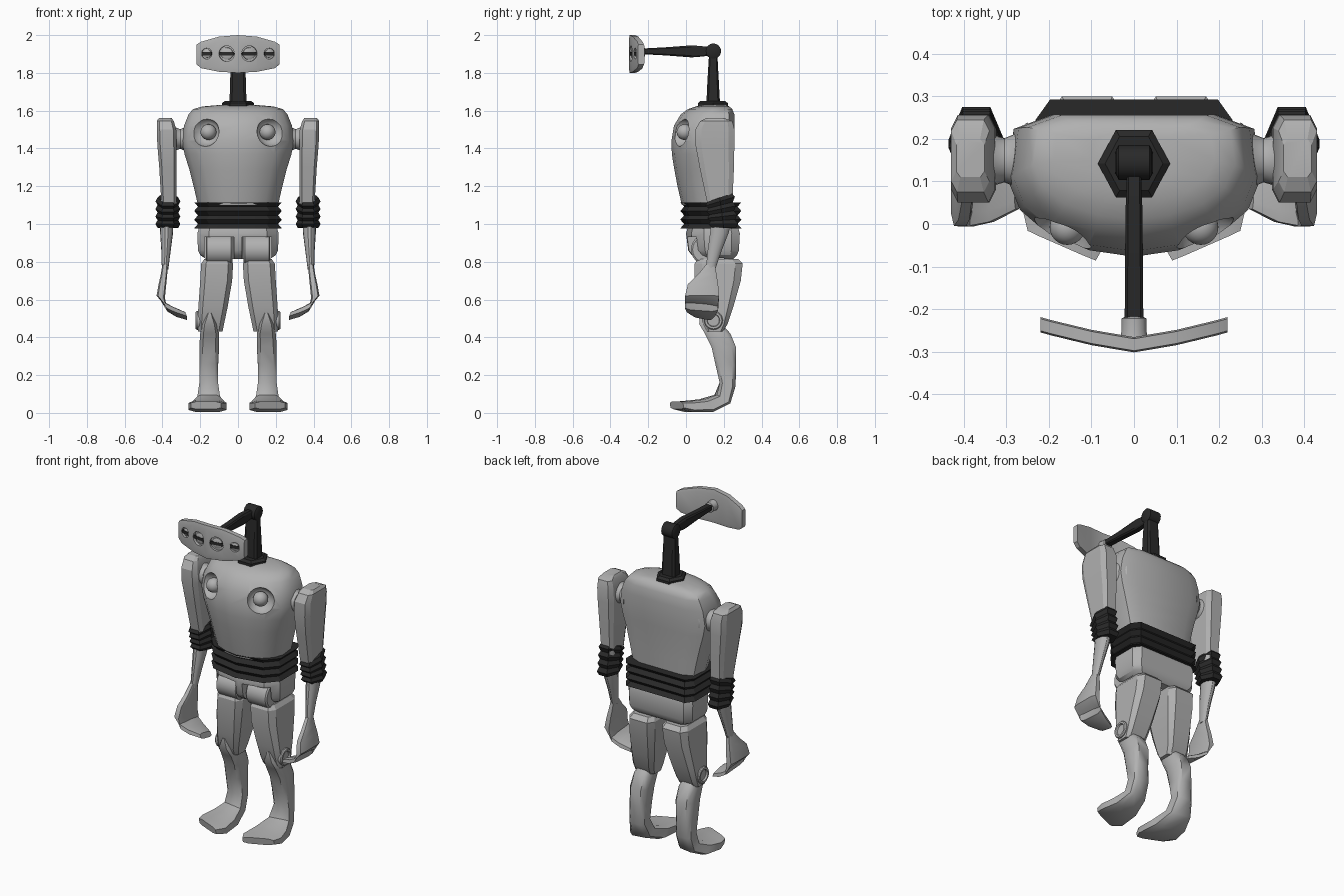
import bpy, bmesh, math
from mathutils import Vector as V

if "Cube" in bpy.data.objects:
    bpy.data.objects.remove(bpy.data.objects["Cube"])


def material(name, v):
    m = bpy.data.materials.new(name)
    m.diffuse_color = (v, v, v, 1)
    m.use_nodes = True
    m.node_tree.nodes["Principled BSDF"].inputs["Base Color"].default_value = m.diffuse_color
    return m


GREY = material("light grey metal", 0.44)
DARK = material("dark rubber", 0.022)


def smooth(me, angle):
    me.shade_smooth()
    me.set_sharp_from_angle(angle=math.radians(angle))


def loft(name, rings, mat=GREY, angle=32, side=1):
    """Skin a list of equal-length rings and cap both ends; side=-1 mirrors in x."""
    bm = bmesh.new()
    vs = [[bm.verts.new((p[0] * side, p[1], p[2])) for p in r] for r in rings]
    n = len(vs[0])
    for a, b in zip(vs, vs[1:]):
        for i in range(n):
            j = (i + 1) % n
            bm.faces.new((a[i], a[j], b[j], b[i]))
    bm.faces.new(vs[0])
    bm.faces.new(vs[-1])
    bmesh.ops.recalc_face_normals(bm, faces=bm.faces)
    me = bpy.data.meshes.new(name)
    bm.to_mesh(me)
    bm.free()
    me.materials.append(mat)
    smooth(me, angle)
    ob = bpy.data.objects.new(name, me)
    bpy.context.collection.objects.link(ob)
    return ob


def sec(c, u, v, ch=0.3):
    """Chamfered rectangle around c with half-axes u and v."""
    c, u, v = V(c), V(u), V(v)
    k = 1 - ch
    pts = [(k, -1), (1, -k), (1, k), (k, 1), (-k, 1), (-1, k), (-1, -k), (-k, -1)]
    return [c + u * a + v * b for a, b in pts]


def box(z, x0, x1, y0, y1, ch=0.3):
    return sec(((x0 + x1) / 2, (y0 + y1) / 2, z), ((x1 - x0) / 2, 0, 0), (0, (y1 - y0) / 2, 0), ch)


def oval(c, u, v, n):
    c, u, v = V(c), V(u), V(v)
    return [c + u * math.cos(2 * math.pi * i / n) + v * math.sin(2 * math.pi * i / n) for i in range(n)]


def lathe(name, origin, axis, profile, mat=GREY, n=24, side=1):
    o, a = V(origin), V(axis).normalized()
    u = a.orthogonal().normalized()
    w = a.cross(u)
    return loft(name, [oval(o + a * t, u * r, w * r, n) for t, r in profile], mat, 32, side)


def cut(ob, cutters, angle=32):
    for c in cutters:
        m = ob.modifiers.new("cut", 'BOOLEAN')
        m.operation, m.solver, m.object = 'DIFFERENCE', 'EXACT', c
    dg = bpy.context.evaluated_depsgraph_get()
    me = bpy.data.meshes.new_from_object(ob.evaluated_get(dg))
    ob.modifiers.clear()
    ob.data = me
    smooth(me, angle)
    for c in cutters:
        bpy.data.objects.remove(c)


def outline(half, z, w, yf, yb):
    """Symmetric cross-section from a half template running front to back."""
    r = [(u * w, yf + v * (yb - yf), z) for u, v in half]
    return r + [(-x, y, z) for x, y, z in reversed(r) if x > 0]


ROUND = [(0, 0), (.35, .045), (.68, .16), (.9, .33), (1, .55), (.95, .9), (.65, 1)]
BELT = [(0, 0), (.72, .1), (1, .33), (1, .85), (.85, 1)]

# Torso with two angled lamp sockets
torso = loft("torso", [outline(ROUND, *r) for r in [
    (1.10, .212, -.022, .245), (1.20, .235, -.045, .248), (1.29, .258, -.062, .25),
    (1.37, .283, -.075, .254), (1.44, .298, -.077, .257), (1.52, .286, -.064, .258),
    (1.58, .262, -.028, .256), (1.608, .238, .01, .245), (1.622, .19, .05, .23),
    (1.63, .10, .08, .21)]], angle=40)
cutters = []
for s in (1, -1):
    d = V((.52, -.85, .06)).normalized()
    o = V((.168, -.026, 1.488))
    cutters.append(lathe("socket_cutter", o, d, [(-.045, .045), (-.03, .063), (0, .077), (.1, .085)], n=32, side=s))
    lathe("chest_lamp", o - d * .022, d,
          [(.042 * math.sin(math.radians(t)), max(.042 * math.cos(math.radians(t)), .001))
           for t in range(-90, 91, 15)], side=s)
cut(torso, cutters, 40)

# Waist bellows
rings = []
for i in range(7):
    k = 0 if i % 2 else .02
    rings.append(outline(BELT, 1.115 - i * .023, .232 - .02 + k, -.03 + .02 - k, .293 - .02 + k))
rings.insert(0, outline(BELT, 1.115, .2, .0, .26))
rings.append(outline(BELT, .975, .2, .0, .26))
loft("waist_bellows", rings, DARK, 20)

# Pelvis with two leg notches
pelvis = loft("pelvis", [outline(BELT, *r) for r in [
    (.985, .205, .01, .275), (.95, .215, .0, .285), (.86, .212, .012, .28),
    (.835, .2, .03, .27), (.815, .17, .06, .25)]], angle=30)
cut(pelvis, [loft("notch_cutter", [box(z, .022, .178, -.1, .2, .02) for z in (.70, .932)], side=s)
             for s in (1, -1)], 30)

# Neck: hexagonal base, post, hinge, boom and head coupling
loft("neck_base", [oval((0, .142, z), (.085 * k, 0, 0), (0, .092 * k, 0), 6)
                   for z, k in [(1.615, 1), (1.64, 1), (1.652, .8)]], DARK, 20)
loft("neck_post", [box(1.64, -.045, .045, .108, .18), box(1.75, -.042, .042, .113, .174),
                   box(1.90, -.036, .036, .122, .166)], DARK)
lathe("neck_hinge", (0, .145, 1.915), (1, 0, 0),
      [(-.042, .03), (-.036, .041), (.036, .041), (.042, .03)], DARK, 16)
loft("neck_boom", [sec((0, y, 1.914), (w, 0, 0), (0, 0, h)) for y, w, h in [
    (.13, .018, .022), (.08, .018, .028), (.03, .02, .032), (-.1, .021, .022), (-.23, .022, .015)]], DARK)
lathe("head_coupling", (0, 0, 1.91), (0, -1, 0),
      [(.218, .022), (.222, .03), (.25, .03), (.272, .034)], GREY, 12)

# Curved head plate with four eye recesses, each crossed by a dark bar
shape = [(0, 1.80, 2.0, -.302), (.1, 1.806, 1.992, -.285), (.195, 1.825, 1.965, -.262), (.22, 1.845, 1.95, -.255)]
shape = [(-x, a, b, y) for x, a, b, y in reversed(shape[1:])] + shape
head = loft("head_plate", [sec((x, y + .018, (a + b) / 2), (0, .018, 0), (0, 0, (b - a) / 2), .22)
                           for x, a, b, y in shape], angle=25)
eyes = []
for s in (1, -1):
    for x, y, r, yaw in [(.06, -.291, .046, 10), (.166, -.27, .032, 14)]:
        a = math.radians(yaw)
        d, u = V((math.sin(a), -math.cos(a), 0)), V((math.cos(a), math.sin(a), 0))
        o = V((x, y, 1.902))
        eyes.append(lathe("eye_cutter", o, d, [(-.014, r * .9), (.05, r * .9)], side=s))
        lathe("eye_lens", o, d, [(-.018, r * .72), (-.008, r * .68), (-.003, r * .4)], side=s)
        loft("eye_bar", [sec(o + d * t, u * r * .85, (0, 0, .009), .1) for t in (-.012, -.001)], DARK, side=s)
cut(head, eyes, 25)

for s in (1, -1):
    # Shoulder spool and upper arm
    lathe("shoulder_joint", (0, .15, 1.45), (1, 0, 0),
          [(.25, .09), (.285, .06), (.305, .052), (.325, .058), (.345, .075)], side=s)
    loft("upper_arm", [box(*b) for b in [
        (1.562, .352, .418, .11, .2), (1.545, .34, .43, .075, .245), (1.50, .327, .43, .05, .257),
        (1.42, .325, .427, .05, .256), (1.30, .325, .417, .072, .254), (1.10, .327, .405, .115, .245)]],
        angle=25, side=s)

    # Elbow bellows, fanned so the upper rings tilt backwards
    rings = []
    for i in range(9):
        t = i / 8
        k = 1 if i % 2 else .83
        tilt = .035 * (1 - t) - .003
        rings.append(oval((.371, .178 + .022 * t, 1.14 - .16 * t), (.066 * k, 0, 0), (0, .09 * k, tilt * k), 6))
    loft("elbow_bellows", rings, DARK, 20, s)

    # Forearm
    loft("forearm", [oval((x, y, z), (rx, 0, 0), (0, ry, 0), 14) for x, y, z, rx, ry in [
        (.378, .185, 1.0, .036, .054), (.378, .176, .95, .034, .05), (.381, .152, .86, .025, .038),
        (.386, .13, .76, .017, .026)]], side=s)

    # Paddle hand bent inwards
    loft("hand", [sec((x, y, z), (0, hy, tz), (vx, 0, vz), .35) for x, y, z, hy, tz, vx, vz in [
        (.386, .13, .785, .024, 0, .014, 0), (.392, .112, .73, .05, 0, .017, .002),
        (.40, .09, .68, .08, 0, .02, .003), (.409, .085, .615, .09, 0, .022, .006),
        (.388, .082, .565, .088, -.006, .014, .024), (.335, .08, .535, .075, -.01, .008, .02),
        (.275, .085, .513, .05, -.01, .006, .015)]], angle=40, side=s)

    # Hip knuckle and thigh
    lathe("hip_joint", (0, .105, .865), (1, 0, 0),
          [(.03, .07), (.037, .079), (.163, .079), (.17, .07)], side=s)
    loft("thigh", [box(*b) for b in [
        (.815, .04, .178, .06, .275), (.79, .026, .195, .046, .30), (.70, .031, .20, .046, .29),
        (.56, .055, .21, .07, .25), (.47, .074, .214, .09, .22), (.43, .082, .212, .11, .195)]],
        angle=25, side=s)
    lathe("knee_disc", (0, .145, .49), (1, 0, 0),
          [(.19, .05), (.218, .05), (.224, .045), (.224, .034), (.214, .031), (.214, .001)], side=s)

    # Shin flowing into a splayed foot: front edge, back edge, width, toe skew
    loft("shin_and_foot", [
        sec(((x0 + x1) / 2, (yf + yb) / 2, (zf + zb) / 2), ((x1 - x0) / 2, sk, 0),
            (0, (yb - yf) / 2, (zb - zf) / 2), .35)
        for yf, zf, yb, zb, x0, x1, sk in [
            (.072, .53, .12, .52, .14, .16, 0), (.07, .47, .20, .46, .112, .19, 0),
            (.10, .42, .235, .42, .10, .20, 0), (.135, .35, .264, .35, .10, .205, 0),
            (.155, .26, .266, .25, .105, .205, 0), (.178, .16, .262, .14, .105, .205, 0),
            (.157, .095, .228, .05, .095, .215, .01), (.085, .072, .13, .006, .072, .243, .022),
            (.0, .062, .01, .006, .06, .263, .035), (-.052, .06, -.046, .02, .09, .25, .035)]],
        angle=45, side=s)
